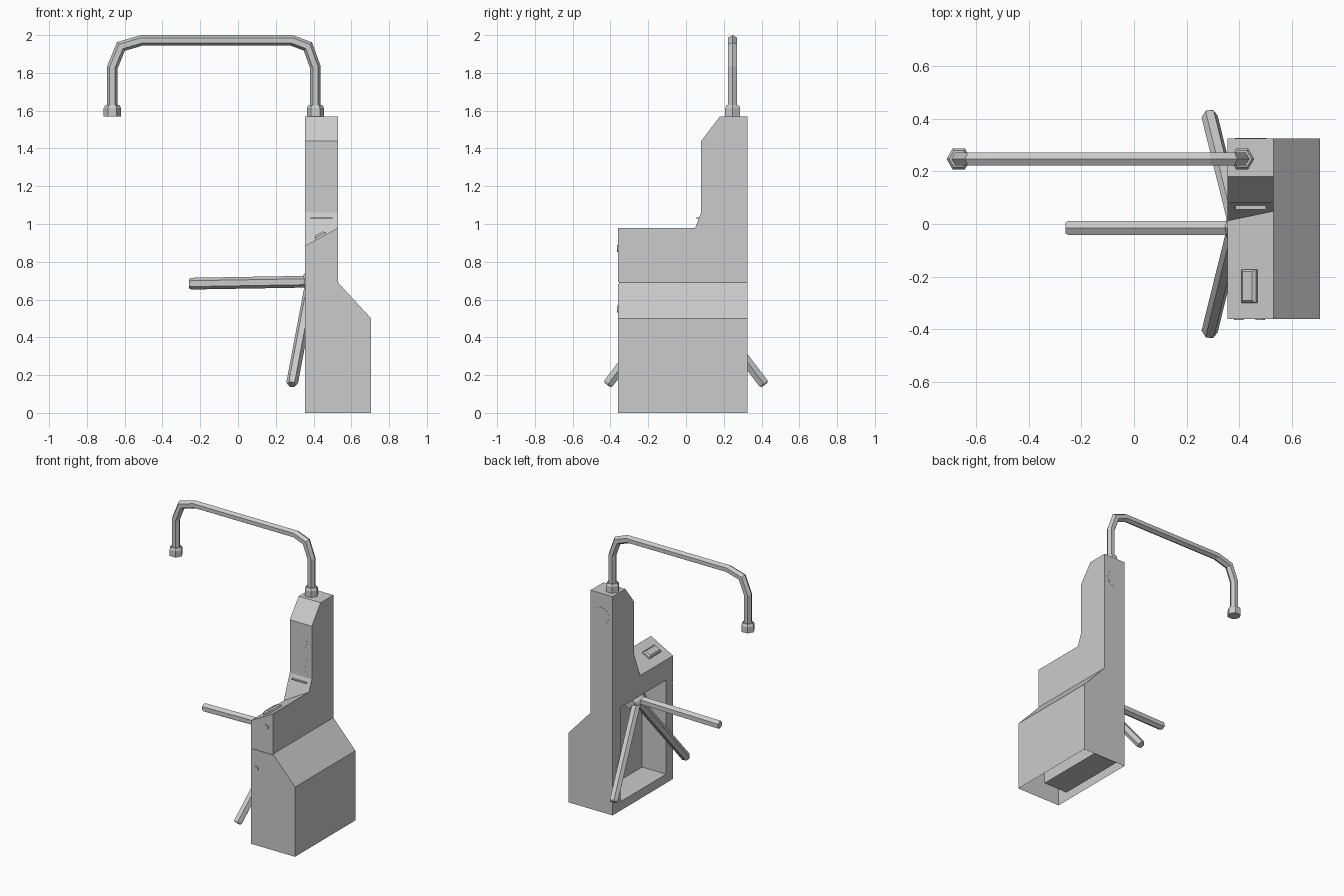
import bpy, bmesh, math
from mathutils import Vector

if "Cube" in bpy.data.objects:
    bpy.data.objects.remove(bpy.data.objects["Cube"])

GREY = (0.6, 0.6, 0.6, 1)
mat = bpy.data.materials.new("plain_grey")
mat.use_nodes = True
mat.diffuse_color = GREY
mat.node_tree.nodes["Principled BSDF"].inputs["Base Color"].default_value = GREY

LEFT, INNER, OUTER = 0.355, 0.53, 0.705
FRONT, BACK = -0.36, 0.325
SLOPE = 0.54


def floor_z(x):
    return 0.885 + (x - LEFT) * SLOPE


def loft(name, rings, material=mat):
    """Closed solid through a list of equal rings of points."""
    bm = bmesh.new()
    loops = [[bm.verts.new(p) for p in ring] for ring in rings]
    for a, b in zip(loops, loops[1:]):
        for i in range(len(a)):
            j = (i + 1) % len(a)
            bm.faces.new((a[i], a[j], b[j], b[i]))
    bm.faces.new(loops[0])
    bm.faces.new(loops[-1])
    bmesh.ops.recalc_face_normals(bm, faces=bm.faces)
    mesh = bpy.data.meshes.new(name)
    bm.to_mesh(mesh)
    bm.free()
    mesh.materials.append(material)
    obj = bpy.data.objects.new(name, mesh)
    bpy.context.scene.collection.objects.link(obj)
    return obj


def tube(name, path, radii, side, sides=6):
    """Faceted tube with mitred bends; side is square to the path."""
    pts = [Vector(p) for p in path]
    side = Vector(side).normalized()
    rings = []
    for i, p in enumerate(pts):
        before = (p - pts[max(i - 1, 0)]).normalized()
        after = (pts[min(i + 1, len(pts) - 1)] - p).normalized()
        t = (before + after).normalized()
        stretch = 1 / t.dot(after if after.length else before)
        n = t.cross(side).normalized()
        angles = [math.tau * k / sides for k in range(sides)]
        rings.append([p + radii[i] * (n * math.cos(a) * stretch + side * math.sin(a))
                      for a in angles])
    return loft(name, rings)


def block(name, lo, hi):
    return loft(name, [[(x, lo[1], lo[2]), (x, hi[1], lo[2]),
                        (x, hi[1], hi[2]), (x, lo[1], hi[2])] for x in (lo[0], hi[0])])


# Cabinet: tall profile along y, then cut to shape
outline = [(LEFT, 0), (OUTER, 0), (OUTER, 0.5), (INNER, 0.69), (INNER, 1.57), (LEFT, 1.57)]
cabinet = loft("cabinet", [[(x, y, z) for x, z in outline] for y in (FRONT, BACK)])

# Cutter in front of the column, with a sideways sloping floor
rings = []
for x in (0.3, 0.6):
    z = floor_z(x)
    lean = 0.08 - (1.06 - z) * 0.389
    rings.append([(x, *p) for p in ((-0.5, z), (lean, z), (0.08, 1.06),
                                    (0.08, 1.44), (0.257, 1.67), (-0.5, 1.67))])
column_cutter = loft("column_cutter", rings)

# Arm pocket on the passage side and the seam on the front
pocket = [(0.3, 0.065), (0.545, 0.065), (0.545, 0.61), (0.515, 0.74), (0.3, 0.74)]
pocket_cutter = loft("pocket_cutter", [[(x, y, z) for x, z in pocket] for y in (-0.28, 0.235)])
seam_cutter = block("seam_cutter", (0.3, -0.4, 0.683), (0.6, FRONT + 0.005, 0.692))

cutters = (column_cutter, pocket_cutter, seam_cutter)
for cutter in cutters:
    cutter.hide_render = True
    mod = cabinet.modifiers.new(cutter.name, "BOOLEAN")
    mod.operation = "DIFFERENCE"
    mod.solver = "EXACT"
    mod.object = cutter
graph = bpy.context.evaluated_depsgraph_get()
shell = bpy.data.meshes.new_from_object(cabinet.evaluated_get(graph))
cabinet.modifiers.clear()
cabinet.data = shell
for cutter in cutters:
    bpy.data.objects.remove(cutter)

# The cabinet is open underneath
bm = bmesh.new()
bm.from_mesh(shell)
base = [f for f in bm.faces if f.calc_center_median().z < 0.001]
bmesh.ops.delete(bm, geom=base, context="FACES")
bm.to_mesh(shell)
bm.free()

# Rotor hub and three arms
HUB_Y = -0.015
tube("hub", [(0.43, HUB_Y, 0.705), (0.395, HUB_Y, 0.67), (0.38, HUB_Y, 0.655)],
     [0.085, 0.075, 0.06], (0, 1, 0))


def arm(name, start, end, side):
    a, b = Vector(start), Vector(end)
    tip = b - (b - a).normalized() * 0.012
    tube(name, [a, tip, b], [0.031, 0.031, 0.024], side)


arm("barrier_arm", (0.39, HUB_Y, 0.695), (-0.26, HUB_Y, 0.684), (0, 1, 0))
for label, s in (("front", -1), ("back", 1)):
    start = Vector((0.385, s * 0.01, 0.68))
    end = Vector((0.285, s * 0.415, 0.15))
    arm(label + "_lower_arm", start, end, (end - start).cross((1, 0, 0)))

# Overhead pipe with end collars
PIPE_Y, RIGHT_X, LEFT_X = 0.247, 0.41, -0.665
bends = [(RIGHT_X, 1.58), (RIGHT_X, 1.83), (0.37, 1.94), (0.285, 1.972),
         (-0.51, 1.972), (-0.62, 1.94), (LEFT_X, 1.83), (LEFT_X, 1.58)]
tube("overhead_pipe", [(x, PIPE_Y, z) for x, z in bends], [0.028] * len(bends), (0, 1, 0))
for label, x in (("column", RIGHT_X), ("hanging", LEFT_X)):
    tube(label + "_collar", [(x, PIPE_Y, z) for z in (1.57, 1.615, 1.63)],
         [0.046, 0.046, 0.036], (0, 1, 0))


# Round buttons and flush discs
def disc(name, x, y, z, r, depth):
    tube(name, [(x, y - depth, z), (x, y + depth, z)], [r, r], (1, 0, 0), 16)


disc("upper_lock", 0.478, FRONT, 0.87, 0.018, 0.005)
disc("lower_lock", 0.398, FRONT, 0.55, 0.018, 0.005)
for i, z in enumerate((1.31, 1.17)):
    disc(f"column_lamp_{i + 1}", 0.4425, 0.08, z, 0.05, 0.001)
disc("back_lamp", 0.4425, BACK, 1.41, 0.06, 0.001)

# Ticket slot lip on the leaning face
block("ticket_slot", (0.385, 0.055, 1.027), (0.5, 0.07, 1.034))


# Card reader on the sloping top
def reader_ring(inset, lift):
    x0, x1, y0, y1 = 0.413 + inset, 0.468 - inset, -0.3 + inset, -0.172 - inset
    return [(x - lift * 0.475, y, floor_z(x) + lift * 0.88)
            for x, y in ((x0, y0), (x1, y0), (x1, y1), (x0, y1))]


loft("card_reader", [reader_ring(0, -0.005), reader_ring(0, 0.012), reader_ring(0.009, 0.022)])
